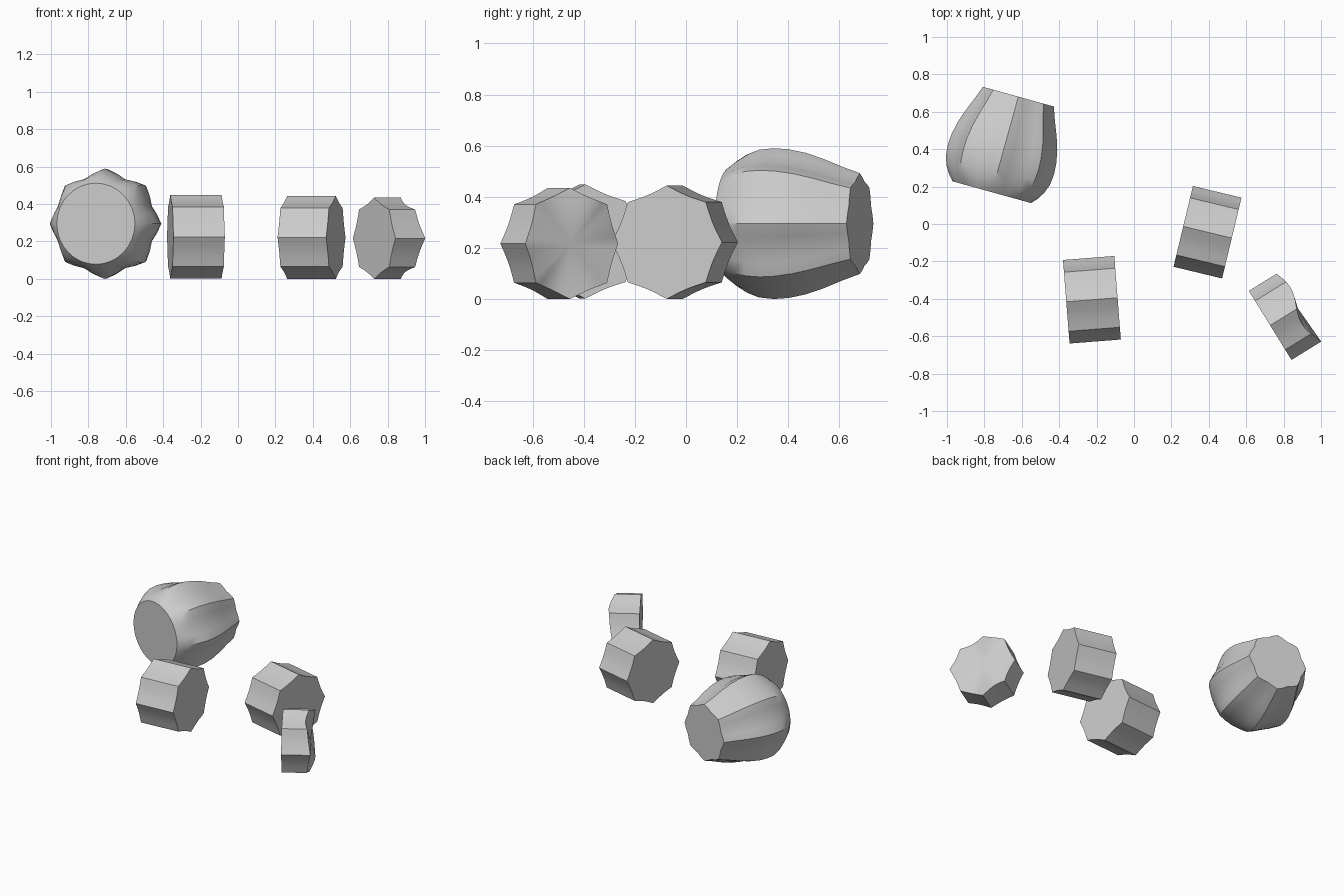
import bpy
import bmesh
from math import sin, cos, pi, radians

if "Cube" in bpy.data.objects:
    bpy.data.objects.remove(bpy.data.objects["Cube"], do_unlink=True)

stone = bpy.data.materials.new("grey_stone")
stone.use_nodes = True
colour = (0.6, 0.6, 0.6, 1)
stone.diffuse_color = colour
stone.node_tree.nodes["Principled BSDF"].inputs["Base Color"].default_value = colour

FLUTES = 8


def fluted_ring(bm, x, radius, depth, steps, power, wave=None):
    """One scalloped cross-section around the local x axis, with a crest at the top."""
    ring = []
    for i in range(FLUTES * steps):
        a = 2 * pi * i / (FLUTES * steps)
        across = abs(2 * (i % steps) / steps - 1)
        r = radius * (1 - depth * (1 - across ** power))
        y, z = r * sin(a), r * cos(a)
        ring.append(bm.verts.new((x + (wave(y) if wave else 0), y, z)))
    return ring


def fluted_stone(name, sections, location, heading, steps=8, power=2, wave=None):
    """Loft sections of (distance, radius, flute depth) into a lying column piece."""
    bm = bmesh.new()
    last = len(sections) - 1
    rings = [fluted_ring(bm, x, r, d, steps, power, wave if i == last else None)
             for i, (x, r, d) in enumerate(sections)]
    n = len(rings[0])
    for a, b in zip(rings, rings[1:]):
        for i in range(n):
            j = (i + 1) % n
            bm.faces.new((a[i], a[j], b[j], b[i]))
    bm.faces.new(rings[0])
    if wave:
        # broken end: a fan from the centre to the wavy rim
        centre = bm.verts.new((sections[-1][0], 0, 0))
        for i in range(n):
            bm.faces.new((rings[-1][i], rings[-1][(i + 1) % n], centre))
    else:
        bm.faces.new(rings[-1])
    bmesh.ops.recalc_face_normals(bm, faces=bm.faces)
    mesh = bpy.data.meshes.new(name)
    bm.to_mesh(mesh)
    bm.free()
    mesh.materials.append(stone)
    obj = bpy.data.objects.new(name, mesh)
    bpy.context.collection.objects.link(obj)
    obj.location = location
    obj.rotation_euler.z = radians(heading)
    bpy.ops.object.select_all(action="DESELECT")
    obj.select_set(True)
    bpy.context.view_layer.objects.active = obj
    bpy.ops.object.shade_smooth_by_angle(angle=radians(28))
    return obj


# Bulging end piece: a round face flowing into a fluted, tapering body
bulge = [(0, 0.217, 0), (0.03, 0.245, 0.04), (0.07, 0.27, 0.08), (0.12, 0.289, 0.11),
         (0.18, 0.295, 0.12), (0.24, 0.291, 0.12), (0.31, 0.277, 0.12),
         (0.38, 0.254, 0.12), (0.46, 0.222, 0.11), (0.53, 0.197, 0.1)]
fluted_stone("bulging_column_end", bulge, (-0.76, 0.17, 0.295), 74.5, steps=4, power=1.2)


# Two plain drums
def drum(name, length, radius, location, heading):
    half = length / 2
    fluted_stone(name, [(-half, radius, 0.1), (half, radius, 0.1)], location, heading)


drum("front_drum", 0.275, 0.224, (-0.225, -0.405, 0.225), 4.5)
drum("side_drum", 0.267, 0.222, (0.393, -0.044, 0.222), -13.5)


# Thin drum slice with one wavy broken end
def broken_edge(y):
    return 0.025 * sin(2 * pi * (0.217 - y) / 0.4)


fluted_stone("broken_drum_slice", [(0, 0.217, 0.1), (0.174, 0.217, 0.1)],
             (0.728, -0.542, 0.217), 31.7, wave=broken_edge)
